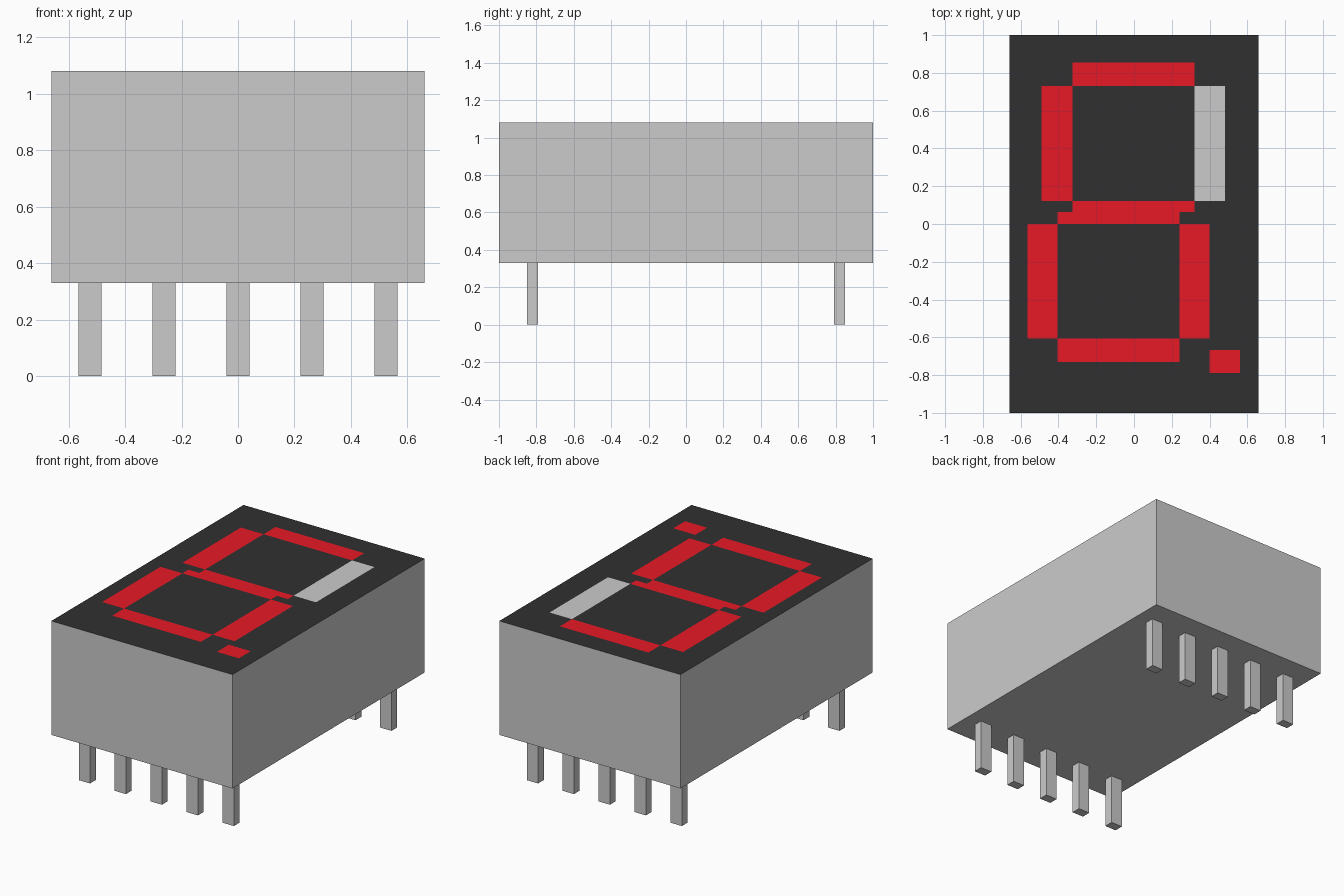
import bpy
import bmesh

if "Cube" in bpy.data.objects:
    bpy.data.objects.remove(bpy.data.objects["Cube"])

W, L, Z0, Z1 = 0.66, 1.0, 0.33, 1.08


def finish(name, bm, color=None):
    me = bpy.data.meshes.new(name)
    bm.to_mesh(me)
    bm.free()
    ob = bpy.data.objects.new(name, me)
    bpy.context.collection.objects.link(ob)
    if color:
        mat = bpy.data.materials.new(name + "_color")
        mat.diffuse_color = (*color, 1)
        mat.use_nodes = True
        mat.node_tree.nodes["Principled BSDF"].inputs["Base Color"].default_value = mat.diffuse_color
        me.materials.append(mat)
    return ob


def box(name, x0, x1, y0, y1, z0, z1, open_top=False):
    bm = bmesh.new()
    bmesh.ops.create_cube(bm, size=1)
    for v in bm.verts:
        v.co = (x1 if v.co.x > 0 else x0, y1 if v.co.y > 0 else y0,
                z1 if v.co.z > 0 else z0)
    if open_top:
        bm.normal_update()
        top = [f for f in bm.faces if f.normal.z > 0.9]
        bmesh.ops.delete(bm, geom=top, context='FACES_ONLY')
    return finish(name, bm)


# Housing, closed by the display face tiles below
box("housing", -W, W, -L, L, Z0, Z1, open_top=True)

# Segment rectangles: x0, x1, y0, y1
lit = [
    (-0.325, 0.32, 0.73, 0.855),     # top bar
    (-0.49, -0.325, 0.122, 0.73),    # upper left
    (-0.325, 0.32, 0.063, 0.122),    # middle bar, upper step
    (-0.405, 0.24, 0.0, 0.063),      # middle bar, lower step
    (-0.565, -0.405, -0.607, 0.0),   # lower left
    (0.24, 0.40, -0.607, 0.0),       # lower right
    (-0.405, 0.24, -0.73, -0.607),   # bottom bar
    (0.40, 0.56, -0.79, -0.667),     # decimal point
]
unlit = [(0.32, 0.483, 0.122, 0.73)]  # upper right

# Flush top: cut into cells along the segment edges, sorted by colour
rects = lit + unlit
xs = sorted({-W, W} | {x for r in rects for x in r[:2]})
ys = sorted({-L, L} | {y for r in rects for y in r[2:]})


def inside(x, y, group):
    return any(a < x < b and c < y < d for a, b, c, d in group)


def tiles(name, test, color=None):
    bm = bmesh.new()
    for x0, x1 in zip(xs, xs[1:]):
        for y0, y1 in zip(ys, ys[1:]):
            if test((x0 + x1) / 2, (y0 + y1) / 2):
                corners = [(x0, y0), (x1, y0), (x1, y1), (x0, y1)]
                bm.faces.new([bm.verts.new((x, y, Z1)) for x, y in corners])
    bmesh.ops.remove_doubles(bm, verts=bm.verts, dist=1e-5)
    return finish(name, bm, color)


tiles("display_face", lambda x, y: not inside(x, y, rects), (0.03, 0.03, 0.03))
tiles("lit_segments", lambda x, y: inside(x, y, lit), (0.8, 0.01, 0.02))
tiles("unlit_segment", lambda x, y: inside(x, y, unlit))

# Two rows of five pins
for row, y in (("front", -0.82), ("back", 0.82)):
    for i in range(5):
        x = (i - 2) * 0.262
        box(f"{row}_pin_{i + 1}", x - 0.041, x + 0.041, y - 0.03, y + 0.03, 0, Z0)
